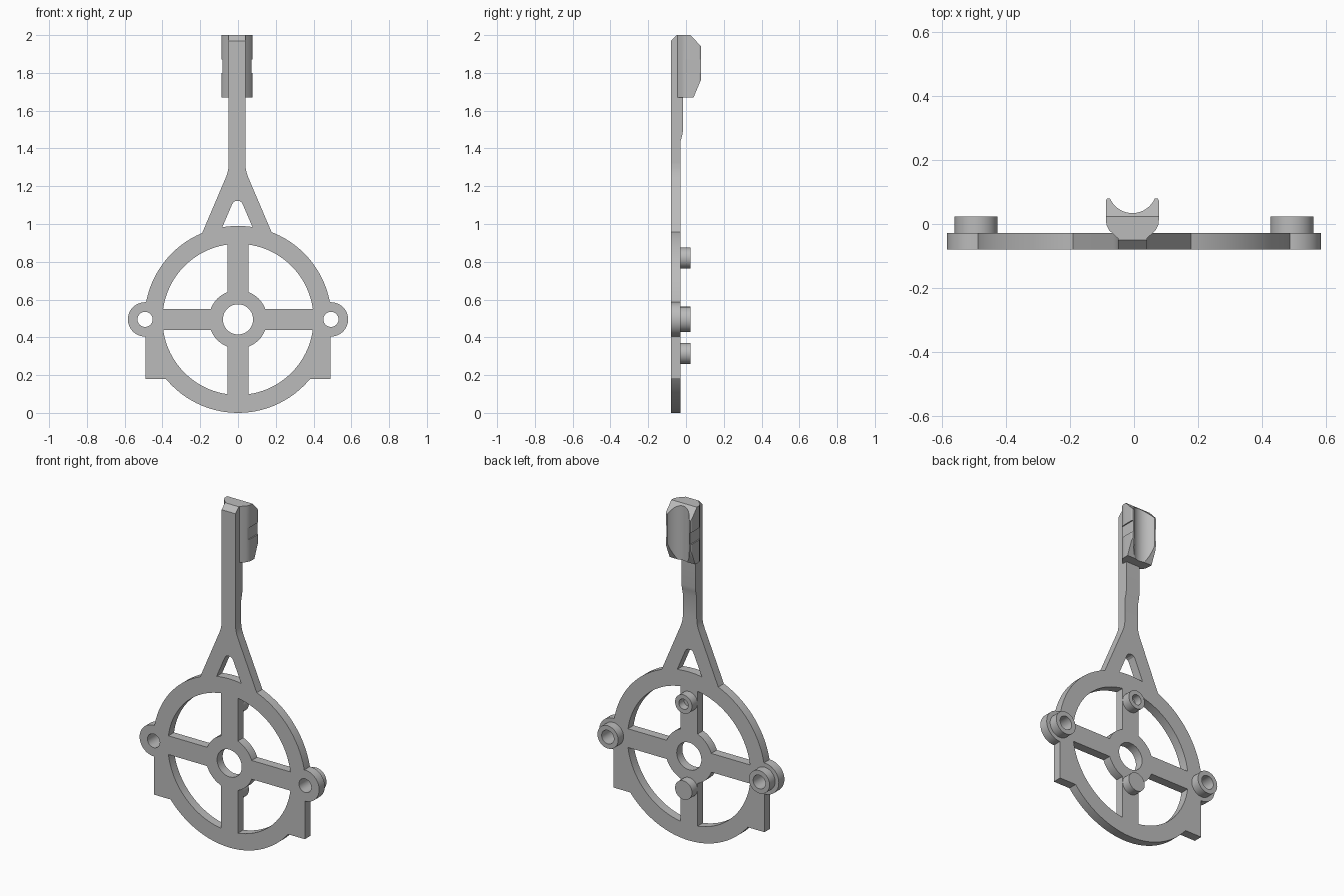
import bpy, bmesh, math
from mathutils import Vector

cube = bpy.data.objects.get("Cube")
if cube:
    bpy.data.objects.remove(cube, do_unlink=True)

grey = bpy.data.materials.new("plain grey")
grey.use_nodes = True
GREY = (0.5, 0.5, 0.5, 1)
grey.diffuse_color = GREY
grey.node_tree.nodes["Principled BSDF"].inputs["Base Color"].default_value = GREY

FRONT, BACK, PAD = -0.08, -0.028, 0.023   # plate faces and boss ends
HUB_Z = 0.495
EAR_X = 0.492
STEM_X = -0.005


def prism(name, pts, axis, lo, hi):
    """Extrude a 2D outline along an axis; points give the other two axes in order."""
    def place(p, t):
        co = list(p)
        co.insert("xyz".index(axis), t)
        return Vector(co)
    bm = bmesh.new()
    face = bm.faces.new([bm.verts.new(place(p, lo)) for p in pts])
    top = bmesh.ops.extrude_face_region(bm, geom=[face])
    shift = place((0, 0), hi - lo)
    bmesh.ops.translate(bm, vec=shift,
                        verts=[v for v in top["geom"] if isinstance(v, bmesh.types.BMVert)])
    bmesh.ops.recalc_face_normals(bm, faces=bm.faces)
    mesh = bpy.data.meshes.new(name)
    bm.to_mesh(mesh)
    bm.free()
    mesh.materials.append(grey)
    ob = bpy.data.objects.new(name, mesh)
    bpy.context.collection.objects.link(ob)
    return ob


def box(name, x0, x1, z0, z1, lo=FRONT, hi=BACK):
    return prism(name, [(x0, z0), (x1, z0), (x1, z1), (x0, z1)], "y", lo, hi)


def disc(name, x, z, r, lo=FRONT, hi=BACK, n=48):
    ring = [math.tau * i / n for i in range(n)]
    return prism(name, [(x + r * math.cos(a), z + r * math.sin(a)) for a in ring], "y", lo, hi)


def hole(x, z, r, lo=-0.2, hi=0.2, n=48):
    return disc("cutter", x, z, r, lo, hi, n)


def combine(ob, op, *tools):
    """Apply booleans to an object and discard the tools."""
    for tool in tools:
        mod = ob.modifiers.new("bool", "BOOLEAN")
        mod.operation, mod.object, mod.solver = op, tool, "EXACT"
    graph = bpy.context.evaluated_depsgraph_get()
    mesh = bpy.data.meshes.new_from_object(ob.evaluated_get(graph))
    ob.modifiers.clear()
    ob.data = mesh
    for tool in tools:
        bpy.data.objects.remove(tool, do_unlink=True)


# Flared neck with a rounded triangular window
flare = [(0.15, 0.85), (0.19, 0.94), (0.06, 1.245), (0.051, 1.27), (0.046, 1.295), (0.045, 1.32)]
neck = prism("neck", [(STEM_X + x, z) for x, z in flare] +
             [(STEM_X - x, z) for x, z in reversed(flare)], "y", FRONT, BACK)
window = [(0.12, 0.89), (0.03, 1.1), (0.022, 1.115), (0.01, 1.122)]
combine(neck, "DIFFERENCE",
        prism("cutter", [(x - 0.003, z) for x, z in window] +
              [(-x - 0.003, z) for x, z in reversed(window)], "y", -0.2, 0.2))

# Ring with side ears and square shoulders
frame = disc("ring_frame", 0, HUB_Z, 0.495, n=96)
extras = [neck]
for s in (-1, 1):
    extras.append(disc("ear", s * EAR_X, HUB_Z, 0.091))
    extras.append(box("shoulder", *sorted((s * 0.3, s * 0.49)), 0.18, HUB_Z))
combine(frame, "UNION", *extras)
combine(frame, "DIFFERENCE", hole(0, HUB_Z, 0.4, n=96))

# Spokes and hub
combine(frame, "UNION",
        box("spoke", -0.42, 0.42, HUB_Z - 0.055, HUB_Z + 0.055),
        box("spoke", -0.055, 0.055, HUB_Z - 0.42, HUB_Z + 0.42),
        disc("hub", 0, HUB_Z, 0.155))
combine(frame, "DIFFERENCE", hole(0, HUB_Z, 0.08),
        hole(EAR_X, HUB_Z, 0.04), hole(-EAR_X, HUB_Z, 0.04))

# Bosses on the back
parts = [frame]
for side, x in (("left", EAR_X), ("right", -EAR_X)):
    boss = disc(side + "_ear_boss", x, HUB_Z, 0.067, BACK, PAD)
    combine(boss, "DIFFERENCE", hole(x, HUB_Z, 0.04))
    parts.append(boss)
upper = disc("upper_spoke_boss", 0, 0.82, 0.055, BACK, PAD)
combine(upper, "DIFFERENCE", hole(0, 0.82, 0.03, BACK + 0.005))
parts += [upper, disc("lower_spoke_boss", 0, 0.315, 0.055, BACK, PAD)]

# Stem, thicker towards the top, with a chamfered tip
stem = prism("stem", [(FRONT, 1.32), (FRONT, 1.97), (-0.05, 2), (-0.02, 2), (-0.015, 1.95),
                      (-0.015, 1.5), (-0.019, 1.475), (BACK, 1.44), (BACK, 1.32)],
             "x", STEM_X - 0.045, STEM_X + 0.045)
parts.append(stem)

# Clip: channel section, trimmed to its side outline, with side notches
half = [(0.045, -0.045), (0.072, -0.02), (0.081, -0.002), (0.083, 0.02), (0.083, 0.072), (0.079, 0.08)]
arc = [math.radians(a) for a in range(-24, -157, -6)]
groove = [(0.076 * math.cos(a), 0.11 + 0.076 * math.sin(a)) for a in arc]
section = half + groove + [(-x, y) for x, y in reversed(half)]
clip = prism("clip", [(STEM_X + x, y) for x, y in section], "z", 1.67, 2.0)
outline = [(-0.1, 1.6), (0.015, 1.6), (0.04, 1.67), (0.08, 1.765), (0.08, 1.94),
           (0.024, 2.0), (0.015, 2.01), (-0.1, 2.01)]
combine(clip, "INTERSECT", prism("cutter", outline, "x", -0.2, 0.2))
notches = [box("cutter", *sorted((STEM_X + s * 0.076, STEM_X + s * 0.12)), 1.8, 1.87, -0.015, 0.1)
           for s in (-1, 1)]
combine(clip, "DIFFERENCE", *notches)
parts.append(clip)

# Smooth round walls, keep edges sharp
for ob in bpy.context.view_layer.objects:
    ob.select_set(ob in parts)
bpy.context.view_layer.objects.active = frame
bpy.ops.object.shade_smooth_by_angle(angle=math.radians(25))
